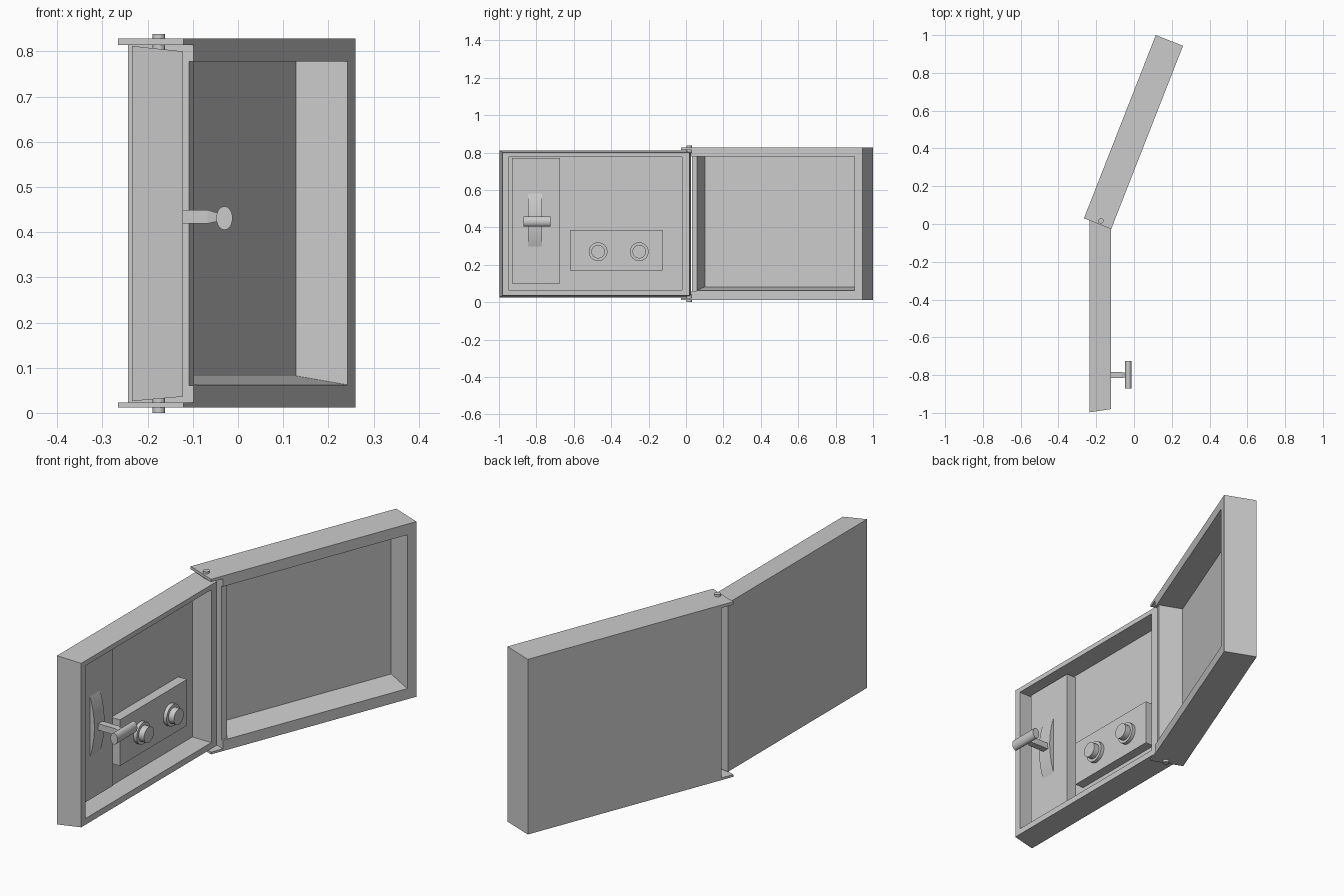
import bpy, bmesh, math
from mathutils import Matrix, Vector

if "Cube" in bpy.data.objects:
    bpy.data.objects.remove(bpy.data.objects["Cube"])


def make(name, bm):
    bmesh.ops.recalc_face_normals(bm, faces=bm.faces)
    me = bpy.data.meshes.new(name)
    bm.to_mesh(me)
    bm.free()
    ob = bpy.data.objects.new(name, me)
    bpy.context.collection.objects.link(ob)
    return ob


def block(name, x0, r0, x1, r1=None):
    """Solid between two y/z rectangles (y0, y1, z0, z1) at x0 and x1."""
    bm = bmesh.new()
    rings = []
    for x, (a, b, c, d) in ((x0, r0), (x1, r1 or r0)):
        rings.append([bm.verts.new((x, y, z)) for y, z in ((a, c), (b, c), (b, d), (a, d))])
    lo, hi = rings
    bm.faces.new(lo)
    bm.faces.new(hi)
    for i in range(4):
        j = (i + 1) % 4
        bm.faces.new((lo[i], lo[j], hi[j], hi[i]))
    return make(name, bm)


def cylinder(name, center, axis, r, depth, r2=None, n=32, scale=(1, 1, 1)):
    bm = bmesh.new()
    rot = Vector((0, 0, 1)).rotation_difference(Vector(axis)).to_matrix().to_4x4()
    bmesh.ops.create_cone(bm, cap_ends=True, segments=n, radius1=r,
                          radius2=r if r2 is None else r2, depth=depth,
                          matrix=Matrix.Translation(center) @ Matrix.Diagonal((*scale, 1)) @ rot)
    ob = make(name, bm)
    bpy.ops.object.select_all(action='DESELECT')
    ob.select_set(True)
    bpy.context.view_layer.objects.active = ob
    bpy.ops.object.shade_smooth_by_angle(angle=math.radians(30))
    return ob


def carve(ob, *cutters):
    for c in cutters:
        m = ob.modifiers.new("cut", 'BOOLEAN')
        m.operation, m.solver, m.object = 'DIFFERENCE', 'EXACT', c
        bpy.context.view_layer.objects.active = ob
        bpy.ops.object.modifier_apply(modifier=m.name)
        bpy.data.objects.remove(c)


# base tray, drafted sides, open toward +x
tray = block("base_tray", -0.235, (-0.997, 0.028, 0.026, 0.812), -0.122, (-0.98, 0.018, 0.036, 0.80))
carve(tray, block("cut", -0.22, (-0.948, -0.022, 0.065, 0.777), -0.10))

# lid in its own frame: x = depth, y = length from the hinge
lid = block("lid", 0, (0, 1.042, 0.012, 0.828), 0.155)
carve(lid,
      block("cut", 0.032, (0.088, 0.995, 0.082, 0.778), 0.155 + 0.00615, (0.088, 0.995, 0.061, 0.778)),
      block("cut", -0.1, (-0.1, 0.06, 0.0225, 0.8145), 0.3),
      block("cut", 0.145, (0.05, 0.0885, 0.061, 0.778), 0.3))
lid.location = (-0.265, 0.03, 0)
lid.rotation_euler = (0, 0, -math.atan2(0.365, 0.931))

# hinge pins
for tag, z in (("lower", 0.02), ("upper", 0.818)):
    cylinder("hinge_pin_" + tag, (-0.175, 0.017, z), (0, 0, 1), 0.014, 0.04)

# latch panel with curved lever guide
block("latch_panel", -0.221, (-0.93, -0.675, 0.10, 0.77), -0.172)
sag, half, zc = 0.024, 0.145, 0.44
rad = (half ** 2 + sag ** 2) / (2 * sag)
amax = math.asin(half / rad)
bm = bmesh.new()
pts = [(-0.173 + sag - rad + rad * math.cos(a), zc + rad * math.sin(a))
       for a in (amax * (i / 10 - 1) for i in range(21))]
f = bm.faces.new([bm.verts.new((x, -0.845, z)) for x, z in pts])
ext = bmesh.ops.extrude_face_region(bm, geom=[f])
bmesh.ops.translate(bm, vec=(0, 0.075, 0),
                    verts=[v for v in ext["geom"] if isinstance(v, bmesh.types.BMVert)])
if f.is_valid is False or len(bm.faces) < 23:
    bm.faces.new([v for v in bm.verts if v.co.y < -0.84][:21])
guide = make("lever_guide", bm)
bpy.context.view_layer.objects.active = guide
guide.select_set(True)
bpy.ops.object.shade_smooth_by_angle(angle=math.radians(30))

# lever: square shaft, tapered neck, oval grip
block("lever_shaft", -0.17, (-0.816, -0.784, 0.419, 0.449), -0.067)
block("lever_neck", -0.067, (-0.816, -0.784, 0.419, 0.449), -0.04, (-0.81, -0.79, 0.425, 0.441))
cylinder("lever_grip", (-0.03, -0.797, 0.431), (0, 1, 0), 0.018, 0.146, scale=(1, 1, 1.45))

# control panel with two knobs
block("control_panel", -0.221, (-0.62, -0.125, 0.17, 0.385), -0.175)
for i, y in enumerate((-0.47, -0.25)):
    cylinder("knob_collar_%d" % i, (-0.168, y, 0.27), (1, 0, 0), 0.05, 0.02)
    cylinder("knob_%d" % i, (-0.152, y, 0.27), (1, 0, 0), 0.036, 0.044)
